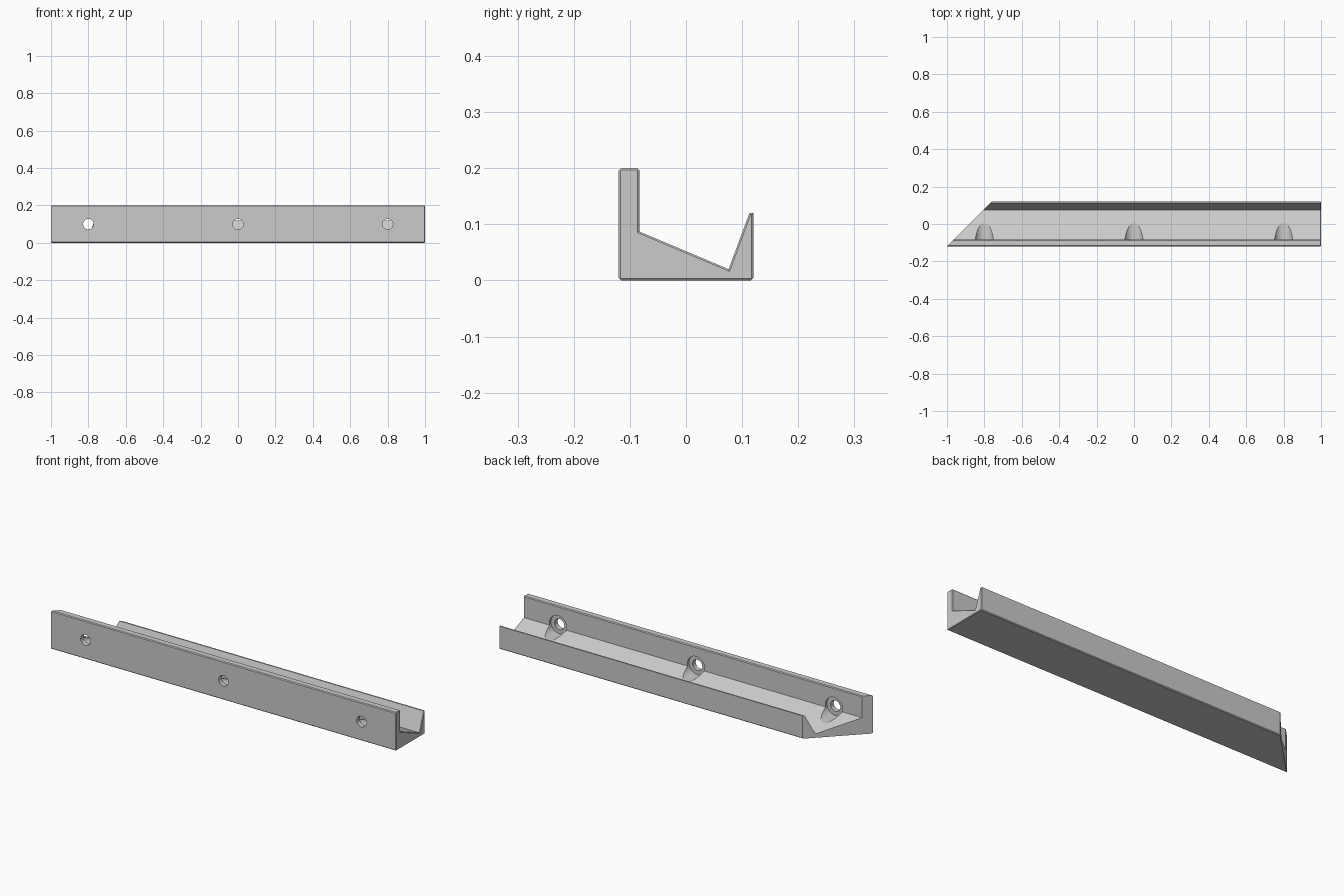
import bpy, bmesh, math

cube = bpy.data.objects.get("Cube")
if cube:
    bpy.data.objects.remove(cube, do_unlink=True)

grey = bpy.data.materials.new("plain grey")
grey.use_nodes = True
colour = (0.6, 0.6, 0.6, 1)
grey.diffuse_color = colour
grey.node_tree.nodes["Principled BSDF"].inputs["Base Color"].default_value = colour

D, H, C = 0.12, 0.2, 0.004   # half depth, wall height, chamfer

# Cross-section (y, z): tall front wall, sloping tray, thin rear lip
profile = [(-D + C, 0), (D - C, 0), (D, C), (D, 0.12), (0.113, 0.12),
           (0.076, 0.02), (-0.083, 0.087), (-0.083, H - C),
           (-0.083 - C, H), (-D + C, H), (-D, H - C), (-D, C)]

# Extrude along x, with a mitred right end and a square left end
bm = bmesh.new()
mitre = [bm.verts.new((-1 + y + D, y, z)) for y, z in profile]
square = [bm.verts.new((1, y, z)) for y, z in profile]
n = len(profile)
for i in range(n):
    j = (i + 1) % n
    bm.faces.new((mitre[i], mitre[j], square[j], square[i]))
bm.faces.new(mitre)
end_cap = bm.faces.new(square)
bmesh.ops.recalc_face_normals(bm, faces=bm.faces)
# Fine chamfer around the square end
bmesh.ops.bevel(bm, geom=list(end_cap.edges), offset=0.003, segments=1,
                affect='EDGES', clamp_overlap=True)
mesh = bpy.data.meshes.new("ledge_rail")
bm.to_mesh(mesh)
bm.free()
rail = bpy.data.objects.new("ledge_rail", mesh)
bpy.context.collection.objects.link(rail)
mesh.materials.append(grey)


def drill(name, x, radius, y0, y1):
    """Cut a round hole along y through the rail."""
    bpy.ops.mesh.primitive_cylinder_add(
        vertices=48, radius=radius, depth=y1 - y0,
        location=(x, (y0 + y1) / 2, H / 2), rotation=(math.pi / 2, 0, 0))
    cutter = bpy.context.object
    cutter.name = name
    cutter.hide_render = True
    cutter.data.materials.append(grey)
    mod = rail.modifiers.new(name, 'BOOLEAN')
    mod.operation = 'DIFFERENCE'
    mod.solver = 'EXACT'
    mod.object = cutter
    bpy.context.view_layer.objects.active = rail
    bpy.ops.object.modifier_apply(modifier=name)
    bpy.data.objects.remove(cutter, do_unlink=True)


# Screw holes with recessed seats that also groove the tray
for x in (-0.8, 0, 0.8):
    drill("screw_seat", x, 0.05, -0.095, 0.05)
    drill("screw_hole", x, 0.028, -0.2, 0.0)

bpy.ops.object.select_all(action='DESELECT')
rail.select_set(True)
bpy.context.view_layer.objects.active = rail
bpy.ops.object.shade_smooth_by_angle(angle=math.radians(20))
